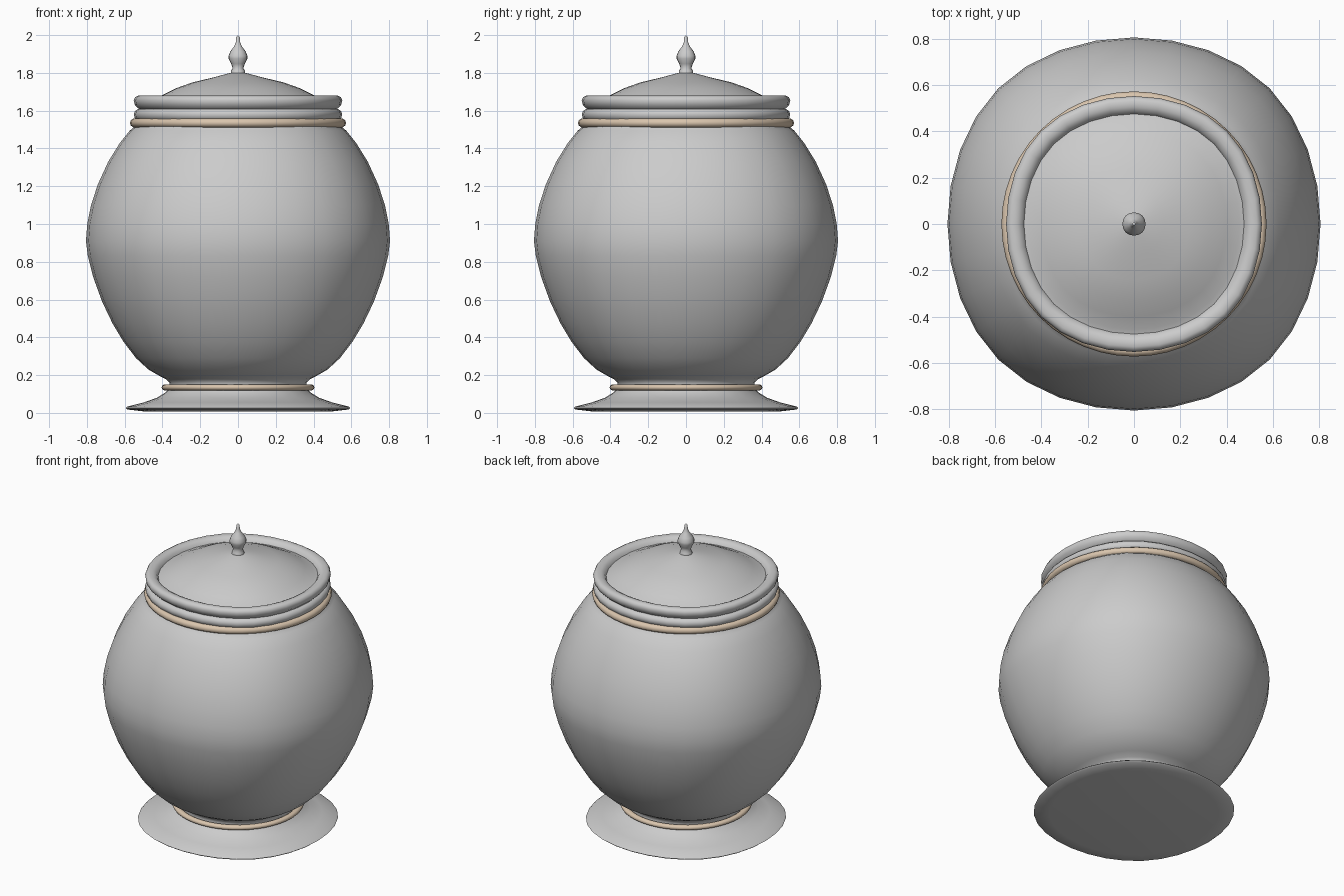
import bpy, bmesh, math

if "Cube" in bpy.data.objects:
    bpy.data.objects.remove(bpy.data.objects["Cube"])

def round_section(sides):
    """Plain circle of unit radius."""
    return [(math.cos(2 * math.pi * i / sides), math.sin(2 * math.pi * i / sides))
            for i in range(sides)]

def soft_square_section(steps=8):
    """Smoothed square (cubic B-spline), unit radius along the axes."""
    c = [(1, -1), (1, 1), (-1, 1), (-1, -1)]
    out = []
    for k in range(4):
        for s in range(steps):
            t = s / steps
            w = ((1 - t) ** 3 / 6, (3 * t**3 - 6 * t**2 + 4) / 6,
                 (-3 * t**3 + 3 * t**2 + 3 * t + 1) / 6, t**3 / 6)
            out.append(tuple(sum(w[n] * c[(k + n) % 4][a] for n in range(4)) / 0.9167
                             for a in (0, 1)))
    return out

def lathe(name, pts, section, angle=65, closed=False):
    """Sweep an (r, z) profile round a section; r = 0 closes to a point."""
    bm = bmesh.new()
    n = len(section)
    rings = []
    for r, z in pts:
        if r == 0:
            rings.append([bm.verts.new((0, 0, z))] * n)
        else:
            rings.append([bm.verts.new((r * x, r * y, z)) for x, y in section])
    pairs = list(zip(rings, rings[1:]))
    if closed:
        pairs.append((rings[-1], rings[0]))
    for a, b in pairs:
        for i in range(n):
            j = (i + 1) % n
            bm.faces.new(list(dict.fromkeys((a[i], a[j], b[j], b[i]))))
    bmesh.ops.recalc_face_normals(bm, faces=bm.faces)
    mesh = bpy.data.meshes.new(name)
    bm.to_mesh(mesh)
    bm.free()
    ob = bpy.data.objects.new(name, mesh)
    bpy.context.collection.objects.link(ob)
    bpy.ops.object.select_all(action='DESELECT')
    ob.select_set(True)
    bpy.context.view_layer.objects.active = ob
    bpy.ops.object.shade_smooth_by_angle(angle=math.radians(angle))
    return ob

def band(name, r, z, rr, rz, mat):
    pts = [(r + rr * math.cos(math.pi * k / 5), z + rz * math.sin(math.pi * k / 5))
           for k in range(10)]
    ob = lathe(name, pts, round_section(48), closed=True)
    ob.data.materials.append(mat)

soft = soft_square_section()

# Flared foot and round body up to the neck, in one piece
lathe("jar_body", [(0, 0.008), (0.50, 0.008), (0.585, 0.018), (0.595, 0.026), (0.585, 0.034),
                   (0.50, 0.055), (0.43, 0.08), (0.385, 0.108), (0.362, 0.135),
                   (0.362, 0.158), (0.38, 0.178), (0.42, 0.198), (0.475, 0.23),
                   (0.54, 0.29), (0.605, 0.375), (0.665, 0.475), (0.72, 0.59), (0.767, 0.72),
                   (0.795, 0.83), (0.805, 0.91), (0.798, 1.0), (0.778, 1.10), (0.742, 1.21),
                   (0.687, 1.33), (0.625, 1.43), (0.573, 1.495), (0.54, 1.52), (0.535, 1.55),
                   (0.546, 1.56), (0.552, 1.58), (0.546, 1.598), (0.53, 1.609), (0, 1.609)], soft)

# Lid with raised rounded rim and shallow dome
lathe("lid", [(0, 1.602), (0.515, 1.602), (0.53, 1.614), (0.546, 1.63), (0.552, 1.655),
              (0.545, 1.671), (0.53, 1.679), (0.505, 1.677), (0.485, 1.667), (0.475, 1.648),
              (0.455, 1.654), (0.40, 1.683), (0.33, 1.718), (0.24, 1.75), (0.13, 1.776),
              (0.04, 1.80), (0, 1.803)], soft)

# Finial on the lid
lathe("finial", [(0, 1.79), (0.038, 1.80), (0.036, 1.812), (0.028, 1.825), (0.036, 1.848),
                 (0.050, 1.875), (0.050, 1.89), (0.040, 1.915), (0.022, 1.938),
                 (0.012, 1.96), (0.009, 1.99), (0, 2.0)], soft_square_section(4))

# Tan trim bands
tan = bpy.data.materials.new("tan_trim")
tan.diffuse_color = (0.70, 0.56, 0.42, 1)
tan.use_nodes = True
tan.node_tree.nodes["Principled BSDF"].inputs["Base Color"].default_value = tan.diffuse_color
band("upper_band", 0.547, 1.535, 0.025, 0.024, tan)
band("lower_band", 0.385, 0.135, 0.02, 0.016, tan)
